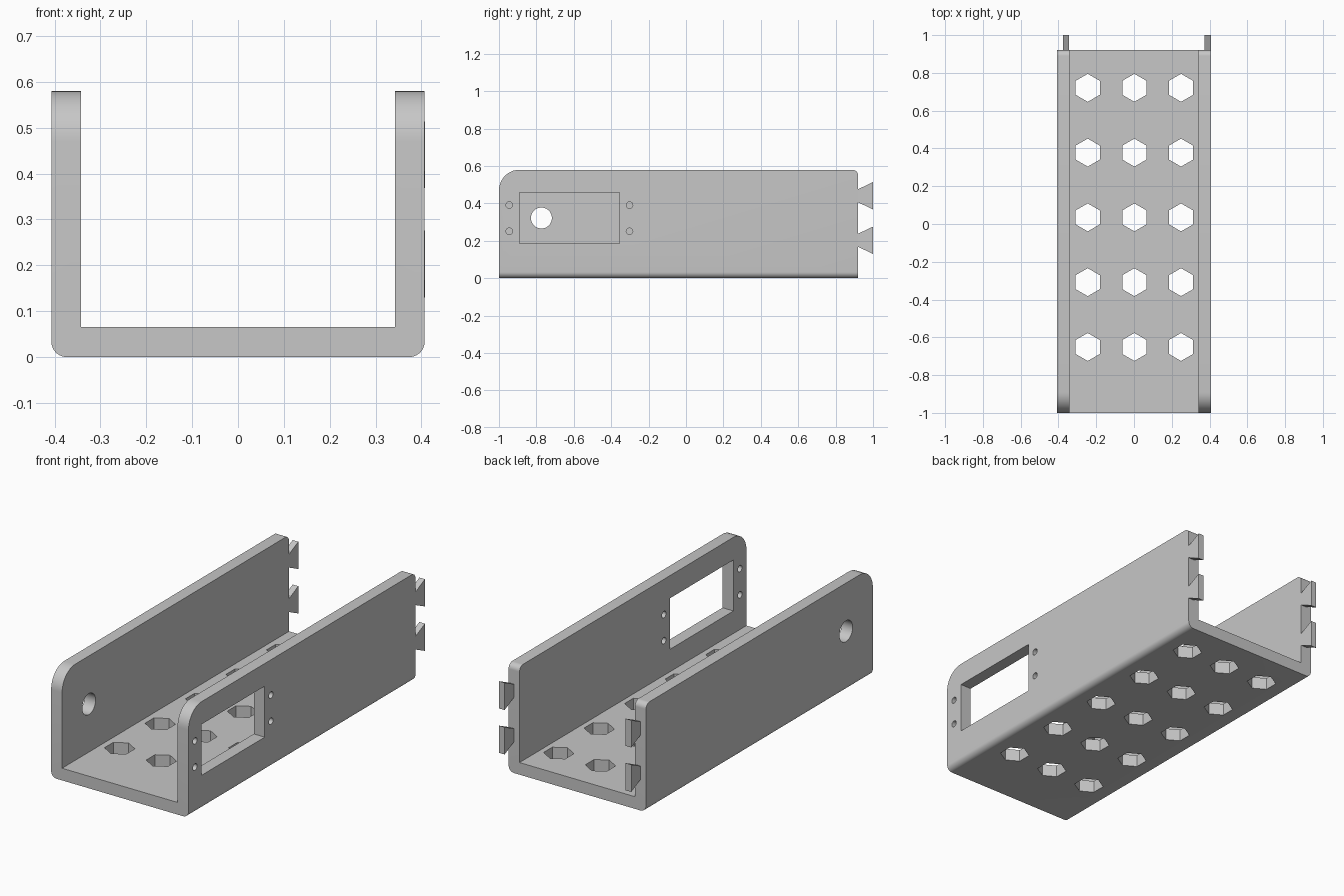
import bpy, bmesh, math
from mathutils import Matrix, Vector

if "Cube" in bpy.data.objects:
    bpy.data.objects.remove(bpy.data.objects["Cube"], do_unlink=True)

HALF, INNER, FLOOR, TOP = 0.407, 0.342, 0.065, 0.58
FRONT, BACK = -1.0, 0.92

grey = bpy.data.materials.new("plain grey")
grey.use_nodes = True
colour = (0.57, 0.57, 0.57, 1)
grey.diffuse_color = colour
grey.node_tree.nodes["Principled BSDF"].inputs["Base Color"].default_value = colour


def make_object(name, bm):
    bmesh.ops.recalc_face_normals(bm, faces=bm.faces)
    mesh = bpy.data.meshes.new(name)
    bm.to_mesh(mesh)
    bm.free()
    mesh.materials.append(grey)
    obj = bpy.data.objects.new(name, mesh)
    bpy.context.collection.objects.link(obj)
    return obj


def extrude_profile(bm, points, offset):
    face = bm.faces.new([bm.verts.new(p) for p in points])
    new = bmesh.ops.extrude_face_region(bm, geom=[face])["geom"]
    verts = [v for v in new if isinstance(v, bmesh.types.BMVert)]
    bmesh.ops.translate(bm, verts=verts, vec=offset)


def round_edges(bm, test, radius):
    edges = [e for e in bm.edges if all(test(v.co) for v in e.verts)]
    bmesh.ops.bevel(bm, geom=edges, offset=radius, segments=10,
                    profile=0.5, affect='EDGES')


def near(a, b):
    return abs(a - b) < 1e-4


def add_prism(bm, sides, radius, depth, centre, turn):
    bmesh.ops.create_cone(bm, cap_ends=True, segments=sides, radius1=radius,
                          radius2=radius, depth=depth,
                          matrix=Matrix.Translation(centre) @ turn)


# U-shaped channel with rounded lower sides and wall corners
bm = bmesh.new()
half_profile = [(HALF, 0), (HALF, TOP), (INNER, TOP), (INNER, FLOOR)]
profile = half_profile + [(-x, z) for x, z in reversed(half_profile)]
extrude_profile(bm, [(x, FRONT, z) for x, z in profile], (0, BACK - FRONT, 0))
for side in (-1, 1):
    round_edges(bm, lambda c: near(c.x, side * HALF) and near(c.z, 0), 0.033)
    for end, radius in ((FRONT, 0.11), (BACK, 0.03)):
        round_edges(bm, lambda c: near(c.y, end) and near(c.z, TOP)
                    and c.x * side > 0, radius)
channel = make_object("channel", bm)

# Cutters: hexagonal floor holes, window with screw holes, round hole
bm = bmesh.new()
along_x = Matrix.Rotation(math.pi / 2, 4, 'Y')
wall = (HALF + INNER) / 2
for column in (-1, 0, 1):
    for row in range(5):
        centre = Vector((column * 0.247 + 0.002, -0.651 + row * 0.343, 0.03))
        add_prism(bm, 6, 0.074, 0.2, centre, Matrix.Identity(4))
window = Matrix.Translation((wall, -0.6225, 0.322)) @ Matrix.Diagonal((0.2, 0.535, 0.273, 1))
bmesh.ops.create_cube(bm, size=1, matrix=window)
for y in (-0.945, -0.302):
    for z in (0.251, 0.391):
        add_prism(bm, 24, 0.0175, 0.2, Vector((wall, y, z)), along_x)
add_prism(bm, 48, 0.056, 0.2, Vector((-wall, -0.773, 0.322)), along_x)
cutter = make_object("hole_cutter", bm)
cutter.hide_render = True

cut = channel.modifiers.new("holes", 'BOOLEAN')
cut.object = cutter
cut.solver = 'EXACT'
bpy.ops.object.select_all(action='DESELECT')
channel.select_set(True)
bpy.context.view_layer.objects.active = channel
bpy.ops.object.modifier_apply(modifier=cut.name)
bpy.data.objects.remove(cutter, do_unlink=True)
bpy.ops.object.shade_smooth_by_angle(angle=math.radians(30))

# Dovetail tabs: inner half of the right wall, outer half of the left wall
for side, x in (("right", -0.376), ("left", wall)):
    for level, z in (("lower", 0.203), ("upper", 0.441)):
        bm = bmesh.new()
        outline = [(BACK, -0.035), (1, -0.073), (1, 0.073), (BACK, 0.035)]
        extrude_profile(bm, [(x, y, z + dz) for y, dz in outline], (0.033, 0, 0))
        make_object(f"{side}_{level}_tab", bm)
